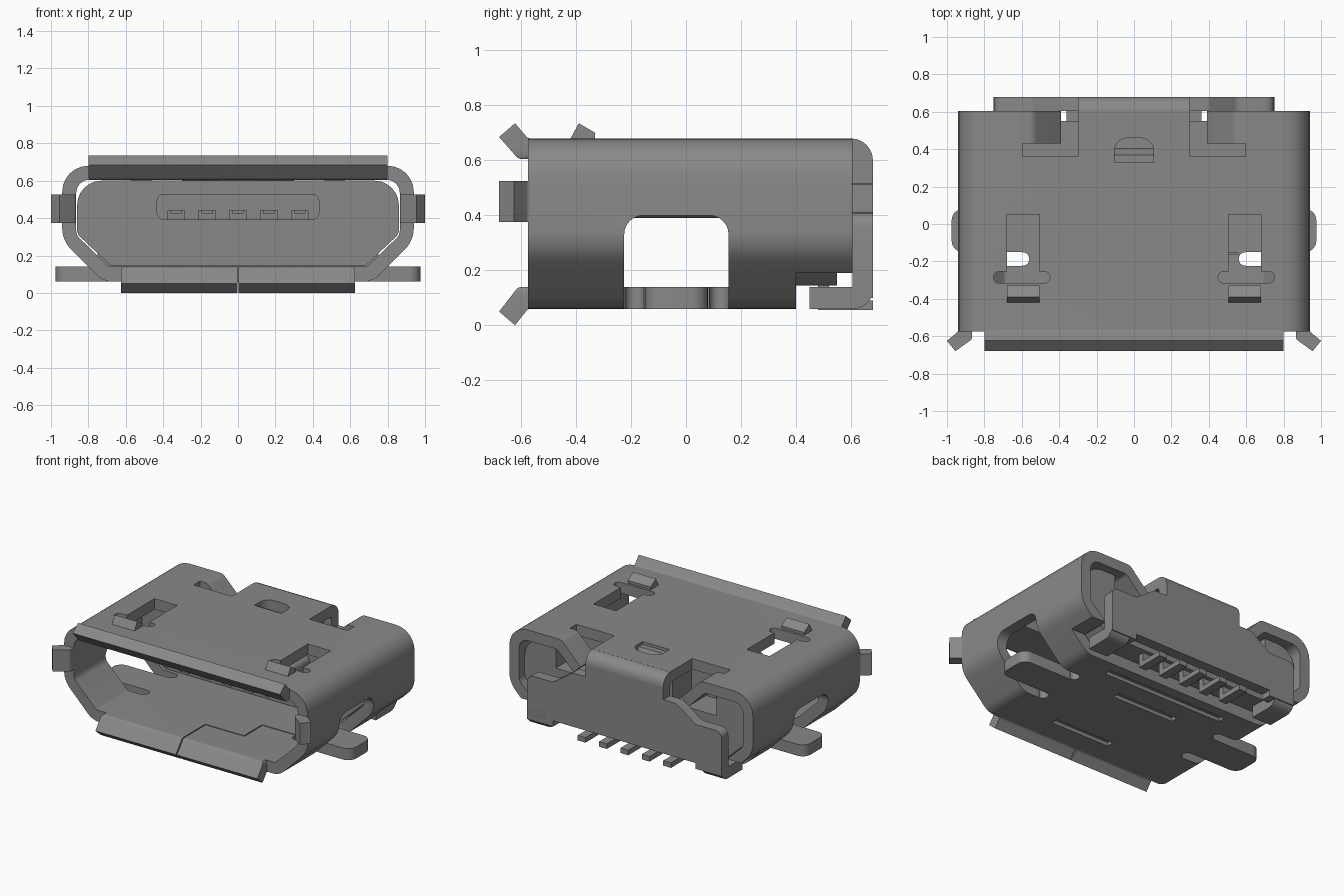
import bpy, bmesh, math
from mathutils import Vector

cube = bpy.data.objects.get("Cube")
if cube:
    bpy.data.objects.remove(cube, do_unlink=True)

metal = bpy.data.materials.new("grey_metal")
metal.use_nodes = True
GREY = (0.25, 0.25, 0.25, 1)
metal.diffuse_color = GREY
metal.node_tree.nodes["Principled BSDF"].inputs["Base Color"].default_value = GREY


def rounded(pts, steps=6):
    """Outline from (u, v, radius) corners; radius is optional."""
    out = []
    n = len(pts)
    for i, c in enumerate(pts):
        p = Vector(c[:2])
        r = c[2] if len(c) > 2 else 0
        if r == 0:
            out.append(p)
            continue
        d1 = (Vector(pts[i - 1][:2]) - p).normalized()
        d2 = (Vector(pts[(i + 1) % n][:2]) - p).normalized()
        half = d1.angle(d2) / 2
        centre = p + (d1 + d2).normalized() * r / math.sin(half)
        a = p + d1 * r / math.tan(half) - centre
        b = p + d2 * r / math.tan(half) - centre
        sweep = a.angle(b)
        for k in range(steps + 1):
            t = k / steps
            out.append(centre + (a * math.sin((1 - t) * sweep) + b * math.sin(t * sweep)) / math.sin(sweep))
    return out


def prism(name, pts, axis, lo, hi):
    """Extrude an outline along an axis: x takes (y,z), y takes (x,z), z takes (x,y)."""
    place = {"x": lambda u, v, w: (w, u, v), "y": lambda u, v, w: (u, w, v),
             "z": lambda u, v, w: (u, v, w)}[axis]
    bm = bmesh.new()
    loop = rounded(pts)
    rings = [[bm.verts.new(place(p.x, p.y, w)) for p in loop] for w in (lo, hi)]
    bm.faces.new(rings[0])
    bm.faces.new(rings[1])
    for i in range(len(loop)):
        j = (i + 1) % len(loop)
        bm.faces.new((rings[0][i], rings[0][j], rings[1][j], rings[1][i]))
    bmesh.ops.recalc_face_normals(bm, faces=bm.faces)
    me = bpy.data.meshes.new(name)
    bm.to_mesh(me)
    bm.free()
    me.materials.append(metal)
    ob = bpy.data.objects.new(name, me)
    bpy.context.collection.objects.link(ob)
    return ob


def rect(u0, u1, v0, v1, r=0):
    return [(u0, v0, r), (u1, v0, r), (u1, v1, r), (u0, v1, r)]


def box(name, x0, x1, y0, y1, z0, z1):
    return prism(name, rect(x0, x1, y0, y1), "z", z0, z1)


def activate(ob):
    bpy.ops.object.select_all(action="DESELECT")
    ob.select_set(True)
    bpy.context.view_layer.objects.active = ob


def cut(ob, cutter):
    m = ob.modifiers.new("cut", "BOOLEAN")
    m.operation, m.solver, m.object = "DIFFERENCE", "EXACT", cutter
    activate(ob)
    bpy.ops.object.modifier_apply(modifier=m.name)
    bpy.data.objects.remove(cutter, do_unlink=True)


def mx(s, pts):
    """Mirror an outline's first coordinate."""
    return [(s * p[0],) + tuple(p[1:]) for p in pts]


def both(half):
    return half + mx(-1, half[::-1])


SIDES = ((1, "left"), (-1, "right"))

# Shell: tapered tube, open at the front and back
shell = prism("shell", both([(0.72, 0.06, 0.12), (0.94, 0.28, 0.16), (0.94, 0.68, 0.14)]), "y", -0.575, 0.605)
cut(shell, prism("c", both([(0.69, 0.14, 0.03), (0.865, 0.31, 0.06), (0.865, 0.605, 0.07)]), "y", -1, 1))
cut(shell, box("c", -1.1, 1.1, 0.40, 0.8, -0.1, 0.19))
# Top hole at the back
cut(shell, prism("c", [(-0.105, 0.33), (0.105, 0.33), (0.105, 0.46, 0.07), (-0.105, 0.46, 0.07)], "z", 0.55, 0.8))
# Shallow rectangular grooves underneath
for x, y, w in ((0.1, -0.39, 0.23), (0, 0.11, 0.24), (0, 0.30, 0.47)):
    cut(shell, box("c", x - w, x + w, y - 0.025, y + 0.025, 0, 0.085))

# Insulating body and tongue
body = prism("body", both([(0.68, 0.145, 0.02), (0.86, 0.315, 0.05), (0.86, 0.6, 0.13)]), "y", 0.17, 0.55)
tongue = prism("tongue", rect(-0.435, 0.435, 0.39, 0.53, 0.04), "y", -0.24, 0.2)

for s, side in SIDES:
    def sbox(x0, x1, *rest):
        return box("c", min(s * x0, s * x1), max(s * x0, s * x1), *rest)
    # Side window with relief slots beside the solder tab
    window = [(-0.225, -0.1), (-0.225, 0.40, 0.07), (0.155, 0.40, 0.07), (0.155, -0.1)]
    cut(shell, prism("c", window, "x", s * 0.595, s * 1.1))
    for y0 in (-0.222, 0.085):
        cut(shell, prism("c", mx(s, rect(0.56, 0.75, y0, y0 + 0.07, 0.033)), "z", 0, 0.2))
    # Latch opening and its cross slot
    cut(shell, sbox(0.505, 0.68, -0.28, 0.05, 0.55, 0.8))
    cut(shell, prism("c", mx(s, rect(0.45, 0.75, -0.315, -0.255, 0.028)), "z", 0.55, 0.8))
    # Rear notch in the roof, with a pocket in the body
    cut(shell, sbox(0.30, 0.595, 0.36, 0.43, 0.5, 0.8))
    cut(shell, sbox(0.30, 0.595, 0.425, 0.8, 0.5, 0.8))
    cut(body, sbox(0.28, 0.62, 0.34, 0.8, 0.44, 0.8))

    # Solder tab
    prism(side + "_solder_tab", mx(s, [(0.58, -0.15), (0.975, -0.15, 0.06), (0.975, 0.08, 0.06), (0.58, 0.08)]),
          "z", 0.06, 0.14)
    # Latch hook
    hook = [(-0.45, 0.62), (-0.42, 0.68), (-0.39, 0.735), (-0.33, 0.70), (-0.335, 0.62)]
    prism(side + "_latch_hook", hook, "x", s * 0.505, s * 0.68)
    # Curled finger at the rear of the roof
    finger = [(0.62, 0.68), (0.54, 0.68, 0.06), (0.39, 0.53), (0.445, 0.48), (0.57, 0.605, 0.04), (0.62, 0.605)]
    prism(side + "_roof_finger", mx(s, finger), "y", 0.43, 0.605)
    # Flared side lip
    lip = [(0.865, -0.57), (0.865, -0.615, 0.03), (0.955, -0.68), (1.0, -0.625), (0.94, -0.575, 0.02), (0.94, -0.57)]
    ob = prism(side + "_side_lip", mx(s, lip), "z", 0.375, 0.525)
    bev = ob.modifiers.new("soft_ends", "BEVEL")
    bev.width, bev.segments, bev.limit_method = 0.015, 2, "ANGLE"
    # Folded foot of the back plate
    foot = [(0.45, 0.06), (0.68, 0.06, 0.07), (0.68, 0.22), (0.605, 0.22), (0.605, 0.14), (0.45, 0.14)]
    prism(side + "_back_foot", foot, "x", s * 0.60, s * 0.75)


# Flared front lips: rounded free corners come from trimming the ends
def front_lip(name, profile, half, z0, z1, tip_up):
    ob = prism(name, profile, "x", -half, half)
    r = 0.035
    a, b = (0, r) if tip_up else (r, 0)
    outline = [(-half, z0, b), (half, z0, b), (half, z1, a), (-half, z1, a)]
    m = ob.modifiers.new("trim", "BOOLEAN")
    keep = prism("c", outline, "y", -0.8, 0)
    m.operation, m.solver, m.object = "INTERSECT", "EXACT", keep
    activate(ob)
    bpy.ops.object.modifier_apply(modifier=m.name)
    bpy.data.objects.remove(keep, do_unlink=True)
    return ob


front_lip("top_lip", [(-0.57, 0.605), (-0.61, 0.605, 0.03), (-0.68, 0.685), (-0.622, 0.735),
                      (-0.575, 0.68, 0.02), (-0.57, 0.68)], 0.8, 0.59, 0.735, True)
lower = front_lip("bottom_lip", [(-0.57, 0.14), (-0.61, 0.14, 0.03), (-0.68, 0.05), (-0.622, 0.0),
                                 (-0.575, 0.06, 0.02), (-0.57, 0.06)], 0.625, 0.0, 0.15, False)
cut(lower, box("c", -0.004, 0.004, -0.8, -0.574, -0.1, 0.3))

# Thin seam inlaid in the floor
for x0, x1, y0, y1 in ((-0.004, 0.004, -0.57, -0.36), (0, 0.3, -0.364, -0.356),
                       (0.296, 0.304, -0.36, -0.16), (0.3, 0.56, -0.164, -0.156)):
    cut(shell, box("c", x0, x1, y0, y1, 0.12, 0.2))

# Back plate with sloped shoulders, and the bend joining it to the roof
prism("back_plate", both([(0.55, 0.14), (0.55, 0.10), (0.75, 0.10), (0.75, 0.41, 0.05), (0.55, 0.41, 0.05),
                          (0.40, 0.515, 0.04), (0.30, 0.515), (0.30, 0.60)]), "y", 0.605, 0.68)
prism("roof_bend", [(0.59, 0.605), (0.59, 0.68), (0.68, 0.68, 0.08), (0.68, 0.59), (0.605, 0.59)],
      "x", -0.30, 0.30)
# Retaining tab bent down from the top hole
prism("roof_tab", [(0.33, 0.66), (0.37, 0.66), (0.43, 0.55), (0.38, 0.535), (0.33, 0.62)], "x", -0.105, 0.105)

# Five contacts: groove in the tongue, strip in the groove, solder pin at the back
for i in range(5):
    x = (i - 2) * 0.165
    cut(tongue, box("c", x - 0.045, x + 0.045, -0.5, 0.16, 0.3, 0.44))
    box(f"contact_strip_{i + 1}", x - 0.03, x + 0.03, -0.2, 0.18, 0.425, 0.445)
    pin = [(0.48, 0.25), (0.48, 0.055), (0.68, 0.055), (0.68, 0.09), (0.52, 0.09), (0.52, 0.25)]
    prism(f"solder_pin_{i + 1}", pin, "x", x - 0.03, x + 0.03)

# Smooth the bends, keep the cut edges crisp
for ob in list(bpy.context.scene.objects):
    if ob.type == "MESH":
        activate(ob)
        bpy.ops.object.shade_smooth_by_angle(angle=math.radians(30))
